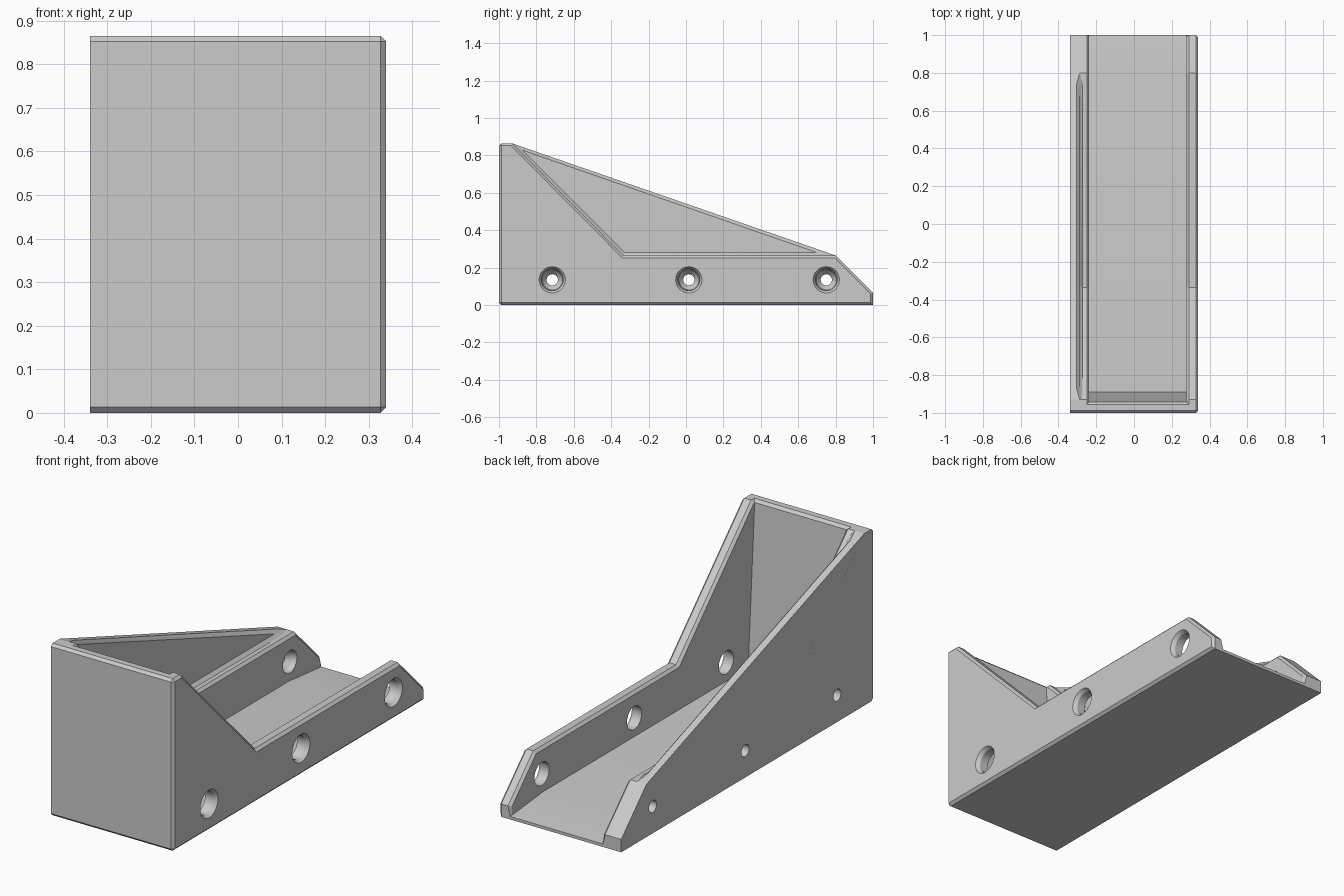
import bpy, bmesh, math

cube = bpy.data.objects.get("Cube")
if cube:
    bpy.data.objects.remove(cube, do_unlink=True)

grey = bpy.data.materials.new("plain grey")
grey.use_nodes = True
GREY = (0.6, 0.6, 0.6, 1)
grey.diffuse_color = GREY
grey.node_tree.nodes["Principled BSDF"].inputs["Base Color"].default_value = GREY

OUT, IN_L, IN_R, H, CH = 0.34, -0.237, 0.277, 0.865, 0.013


def make_object(name, bm):
    bmesh.ops.recalc_face_normals(bm, faces=bm.faces)
    mesh = bpy.data.meshes.new(name)
    bm.to_mesh(mesh)
    bm.free()
    obj = bpy.data.objects.new(name, mesh)
    mesh.materials.append(grey)
    bpy.context.collection.objects.link(obj)
    return obj


def loft(bm, rings):
    """Join rings of points and cap both ends."""
    loops = [[bm.verts.new(p) for p in ring] for ring in rings]
    for a, b in zip(loops, loops[1:]):
        for i in range(len(a)):
            j = (i + 1) % len(a)
            bm.faces.new((a[i], a[j], b[j], b[i]))
    bm.faces.new(loops[0])
    bm.faces.new(loops[-1])


def prism(name, outline, x0, x1):
    bm = bmesh.new()
    loft(bm, [[(x, y, z) for y, z in outline] for x in (x0, x1)])
    return make_object(name, bm)


def cut(obj, cutter):
    cutter.hide_render = True
    mod = obj.modifiers.new("cut", "BOOLEAN")
    mod.operation, mod.solver, mod.object = "DIFFERENCE", "EXACT", cutter
    bpy.context.view_layer.update()
    graph = bpy.context.evaluated_depsgraph_get()
    mesh = bpy.data.meshes.new_from_object(obj.evaluated_get(graph))
    obj.modifiers.clear()
    obj.data = mesh
    bpy.data.objects.remove(cutter, do_unlink=True)


# Bracket body with a notched side outline, hollowed by an open channel
body = prism("bracket_body", [(-1, 0), (1, 0), (1, 0.065), (0.8, 0.265),
                              (-0.335, 0.265), (-0.93, H), (-1, H)], -OUT, OUT)
channel = prism("channel_cutter", [(-0.89, 0.04), (0.74, 0.04), (1.1, 0.005),
                                   (1.1, 1.2), (-0.963, 1.2)], IN_L, IN_R)
cut(body, channel)

# Chamfer the right rim, the channel rims and the front wall's long edges
bm = bmesh.new()
bm.from_mesh(body.data)
bmesh.ops.dissolve_limit(bm, angle_limit=0.01, verts=bm.verts, edges=bm.edges)


def wants_chamfer(edge):
    if len(edge.link_faces) != 2 or not edge.is_convex or edge.calc_face_angle() < 0.1:
        return False
    a, b = (v.co for v in edge.verts)
    if abs(a.x - b.x) < 1e-4:
        return min(abs(a.x - x) for x in (OUT, IN_L, IN_R)) < 1e-3
    return edge.calc_length() > 0.4 and a.y < -0.935


bmesh.ops.bevel(bm, geom=[e for e in bm.edges if wants_chamfer(e)], offset=CH,
                offset_type="OFFSET", segments=1, affect="EDGES", profile=0.5)
bm.to_mesh(body.data)
bm.free()

# Screw holes: wide access on the right, countersunk small hole on the left
bm = bmesh.new()
for y in (-0.715, 0.015, 0.75):
    rings = []
    for x, r in ((-0.4, 0.03), (-0.285, 0.03), (-0.26, 0.05), (-0.23, 0.058),
                 (0.322, 0.058), (0.36, 0.084)):
        angles = [math.tau * i / 32 for i in range(32)]
        rings.append([(x, y + r * math.cos(t), 0.135 + r * math.sin(t)) for t in angles])
    loft(bm, rings)
cut(body, make_object("hole_cutter", bm))

# Sloping left web: chamfered along the slope, filleted where it meets the body
bm = bmesh.new()
MID, D = -0.288, 0.016
ring = [(MID, -0.93, H), (MID - D, -0.87, 0.844), (MID - D, 0.74, 0.286),
        (MID, 0.8, 0.265), (MID + D, 0.74, 0.265), (MID + D, -0.335, 0.265),
        (MID + D, -0.9, 0.835)]
base = [bm.verts.new((-OUT, y, z)) for x, y, z in ring]
rim = [bm.verts.new(p) for p in ring]
inner = [bm.verts.new((MID, y, z)) for y, z in
         ((-0.875, 0.828), (0.7, 0.281), (-0.328, 0.281))]
for i in range(7):
    j = (i + 1) % 7
    bm.faces.new((base[i], base[j], rim[j], rim[i]))
bm.faces.new(base)
bm.faces.new(inner)
top, back, corner = inner
for face in ((rim[0], rim[1], top), (rim[1], rim[2], back, top),
             (rim[2], rim[3], back), (rim[3], rim[4], back),
             (rim[4], rim[5], corner, back), (rim[5], rim[6], top, corner),
             (rim[6], rim[0], top)):
    bm.faces.new(face)
web = make_object("sloping_web", bm)

# Smooth only the round hole walls
for obj in (body, web):
    bpy.ops.object.select_all(action="DESELECT")
    obj.select_set(True)
    bpy.context.view_layer.objects.active = obj
    bpy.ops.object.shade_smooth_by_angle(angle=math.radians(20))
